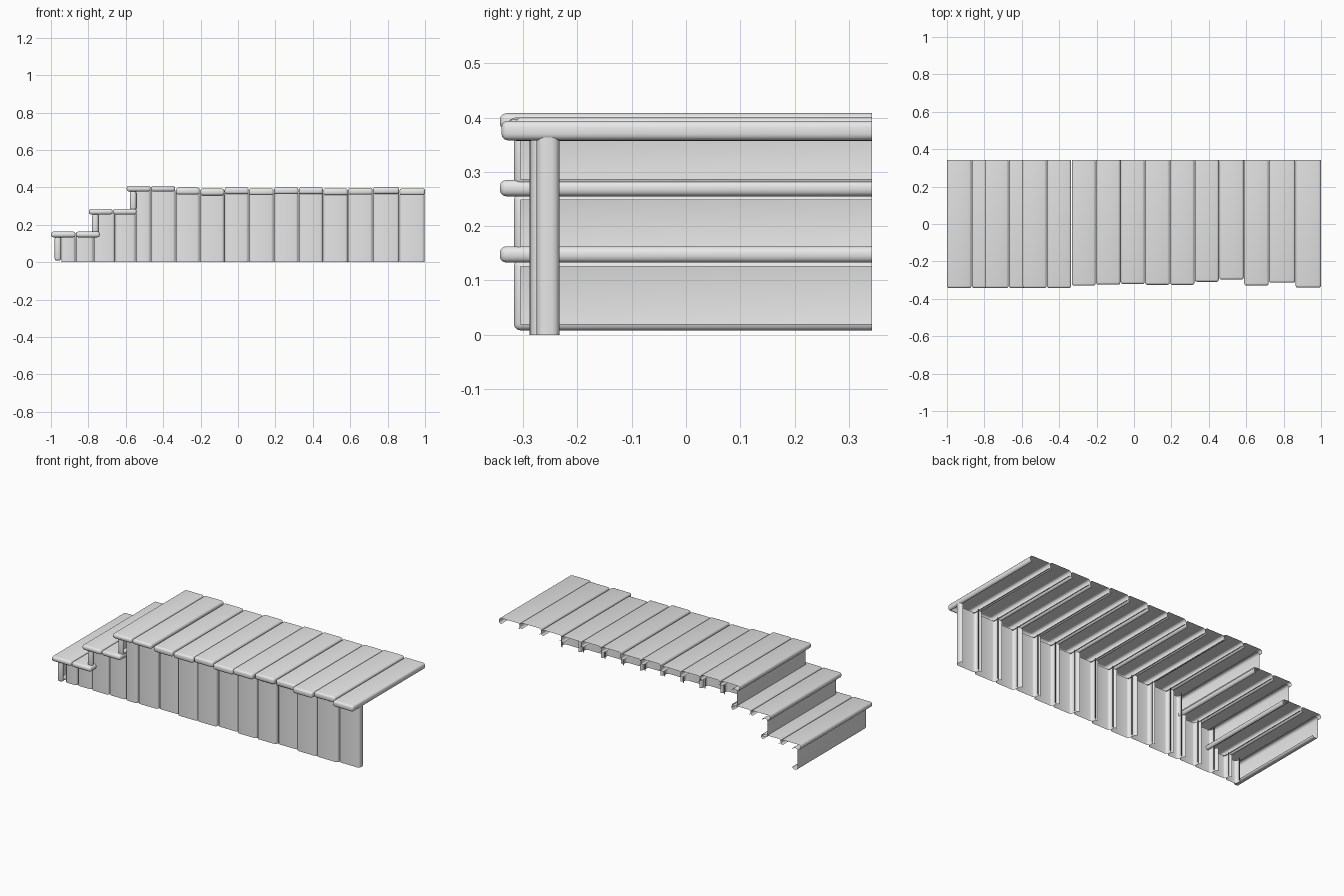
import bpy
import bmesh
from mathutils import Vector

cube = bpy.data.objects.get("Cube")
if cube:
    bpy.data.objects.remove(cube, do_unlink=True)

# One plain grey for the whole walkway
grey = bpy.data.materials.new("plain_grey")
grey.use_nodes = True
grey.diffuse_color = (0.8, 0.8, 0.8, 1)
grey.node_tree.nodes["Principled BSDF"].inputs["Base Color"].default_value = (0.8, 0.8, 0.8, 1)

AXES = {"+x": Vector((1, 0, 0)), "+y": Vector((0, 1, 0)),
        "+z": Vector((0, 0, 1)), "-z": Vector((0, 0, -1))}
BACK = 0.343


def plank(name, low, high, hidden, cut_ends, radius=0.012):
    """Hollow rounded plank: no hidden face, and square open cut ends."""
    low, high = Vector(low), Vector(high)
    bm = bmesh.new()
    bmesh.ops.create_cube(bm, size=1)
    for v in bm.verts:
        for i in range(3):
            v.co[i] = high[i] if v.co[i] > 0 else low[i]
    bm.normal_update()
    ends = [AXES[d] for d in cut_ends]

    def faces_toward(directions):
        return [f for f in bm.faces if any(f.normal.dot(d) > 0.999 for d in directions)]

    square = {e for f in faces_toward(ends) for e in f.edges}
    rounded = [e for e in bm.edges if e not in square]
    bmesh.ops.bevel(bm, geom=rounded, offset=radius, segments=3,
                    profile=0.5, affect='EDGES', clamp_overlap=True)
    bm.normal_update()
    bmesh.ops.delete(bm, geom=faces_toward(ends + [AXES[hidden]]), context='FACES')
    mesh = bpy.data.meshes.new(name)
    bm.to_mesh(mesh)
    bm.free()
    mesh.materials.append(grey)
    obj = bpy.data.objects.new(name, mesh)
    bpy.context.collection.objects.link(obj)
    bpy.ops.object.select_all(action='DESELECT')
    obj.select_set(True)
    bpy.context.view_layer.objects.active = obj
    bpy.ops.object.shade_smooth_by_angle(angle=0.7)
    return obj


def wall_board(name, x0, x1, top, front):
    plank(name, (x0, front, 0), (x1, front + 0.042, top), "+y", ["+z", "-z"], 0.014)


# Three steps: two treads, a riser and two side boards each
# (tread edges, tread top, riser x, riser bottom, side board edges)
steps = [
    ((-1.0, -0.867, -0.737), 0.163, -0.98, 0.008, (-0.945, -0.867, -0.77)),
    ((-0.797, -0.668, -0.54), 0.285, -0.78, 0.15, (-0.77, -0.656, -0.545)),
    ((-0.595, -0.465, -0.334), 0.408, -0.578, 0.275, (-0.545, -0.465, -0.332)),
]
for n, (treads, top, riser_x, riser_low, sides) in enumerate(steps, 1):
    under = top - 0.03
    for k in range(2):
        plank(f"step_{n}_tread_{k + 1}", (treads[k], -0.343, under),
              (treads[k + 1] - 0.002, BACK, top), "-z", ["+y"])
        wall_board(f"step_{n}_side_board_{k + 1}", sides[k], sides[k + 1] - 0.002,
                   under + 0.005, -0.288 + 0.004 * k)
    plank(f"step_{n}_riser", (riser_x, -0.317, riser_low),
          (riser_x + 0.034, BACK, under + 0.005), "+x", ["+y"])

# Deck boards of uneven length and height, each over a wall board
# (right edge, front end, top height)
left = -0.332
deck = [
    (-0.203, -0.33, 0.398), (-0.071, -0.324, 0.393), (0.059, -0.321, 0.4),
    (0.193, -0.325, 0.394), (0.325, -0.326, 0.4), (0.456, -0.309, 0.4),
    (0.589, -0.297, 0.394), (0.722, -0.329, 0.397), (0.864, -0.314, 0.401),
    (1.0, -0.34, 0.394),
]
for n, (right, front, top) in enumerate(deck, 1):
    plank(f"deck_board_{n}", (left, front, top - 0.036),
          (right - 0.002 * (right < 1), BACK, top), "-z", ["+y"])
    wall_board(f"wall_board_{n}", left, right - 0.002, top - 0.03,
               -0.275 if n % 3 == 1 else -0.286)
    left = right
